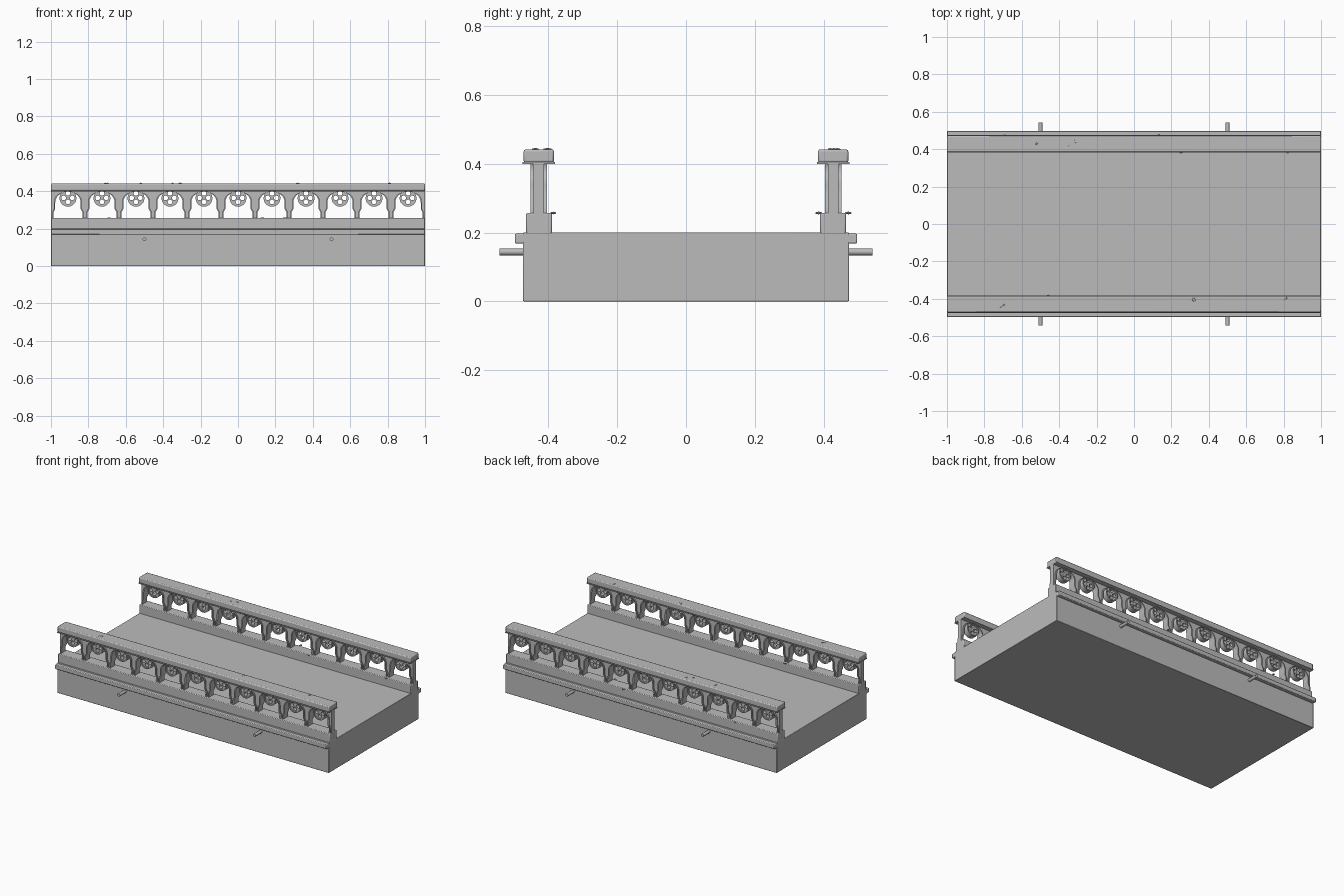
import bpy, math, random
from math import sin, cos, pi

if "Cube" in bpy.data.objects:
    bpy.data.objects.remove(bpy.data.objects["Cube"])

random.seed(4)
stone = bpy.data.materials.new("grey stone")
stone.diffuse_color = (0.5, 0.5, 0.5, 1)
stone.use_nodes = True
stone.node_tree.nodes["Principled BSDF"].inputs["Base Color"].default_value = stone.diffuse_color
BAYS = 11
PITCH = 2 / BAYS
Y_RAIL = 0.428


def finish(obj, name, angle=35):
    obj.name = name
    obj.data.materials.clear()
    obj.data.materials.append(stone)
    bpy.ops.object.select_all(action='DESELECT')
    obj.select_set(True)
    bpy.context.view_layer.objects.active = obj
    bpy.ops.object.shade_smooth_by_angle(angle=math.radians(angle))
    return obj


def box(name, y0, y1, z0, z1, bevel=0.0, length=2.0):
    bpy.ops.mesh.primitive_cube_add(size=1, location=(0, (y0 + y1) / 2, (z0 + z1) / 2))
    o = bpy.context.object
    o.scale = (length, y1 - y0, z1 - z0)
    bpy.ops.object.transform_apply(location=False, rotation=False, scale=True)
    if bevel:
        m = o.modifiers.new("soft edge", 'BEVEL')
        m.width, m.segments = bevel, 2
    return finish(o, name)


def cutout(name, loops, y, depth):
    """Flat x-z outline with holes, extruded along y."""
    cu = bpy.data.curves.new(name, 'CURVE')
    cu.dimensions, cu.fill_mode, cu.extrude = '2D', 'BOTH', depth / 2
    for pts in loops:
        s = cu.splines.new('POLY')
        s.points.add(len(pts) - 1)
        for p, (x, z) in zip(s.points, pts):
            p.co = (x, z, 0, 1)
        s.use_cyclic_u = True
    o = bpy.data.objects.new(name, cu)
    bpy.context.collection.objects.link(o)
    o.location.y = y
    o.rotation_euler.x = pi / 2
    bpy.ops.object.select_all(action='DESELECT')
    o.select_set(True)
    bpy.context.view_layer.objects.active = o
    bpy.ops.object.convert(target='MESH')
    return finish(bpy.context.object, name)


def circle(cx, cz, r, n=20):
    return [(cx + r * cos(2 * pi * i / n), cz + r * sin(2 * pi * i / n)) for i in range(n)]


def arch(cx, grow=0.0):
    """Opening that narrows slightly above its foot and ends in a round arch."""
    half = [(0.078, 0.25), (0.078, 0.285), (0.068, 0.305), (0.068, 0.34)]
    half += [(0.068 * cos(a), 0.34 + 0.058 * sin(a))
             for a in (pi / 2 * i / 8 for i in range(1, 9))]
    right = [(cx + x + grow, z) for x, z in half[:-1]]
    left = [(cx - x - grow, z) for x, z in reversed(half[:-1])]
    return right + [(cx, half[-1][1] + grow)] + left


def arch_panel_loop():
    """One continuous arcade outline: the feet stay open between the posts."""
    pts = [(-1, 0.405), (-1, 0.25)]
    for i in range(BAYS):
        pts += list(reversed(arch(-1 + PITCH * (i + 0.5))))
    return pts + [(1, 0.25), (1, 0.405)]


# bridge body
box("bridge_deck", -0.474, 0.474, 0, 0.2, 0.003)

centres = [-1 + PITCH * (i + 0.5) for i in range(BAYS)]
for side, tag in ((-1, "front"), (1, "back")):
    def strip(name, a, b, z0, z1, bevel=0.0):
        lo, hi = sorted((side * a, side * b))
        return box(tag + name, lo, hi, z0, z1, bevel)

    # ledge, plinth and handrail
    strip("_ledge", 0.46, 0.498, 0.168, 0.197, 0.004)
    strip("_plinth", 0.39, 0.465, 0.195, 0.257, 0.004)
    strip("_rail_lip", 0.381, 0.476, 0.4, 0.405)
    strip("_handrail", 0.384, 0.472, 0.403, 0.442, 0.006)

    # arcade of posts and arches
    cutout(tag + "_arcade", [arch_panel_loop()], side * Y_RAIL, 0.03)

    # raised moulding round each arch
    mouldings = []
    for cx in centres:
        outer, inner = arch(cx, 0.008), arch(cx)
        mouldings.append(outer + inner[::-1])
    cutout(tag + "_arch_moulding", mouldings, side * Y_RAIL, 0.048)

    # hanging pierced rosettes
    discs, rims = [], []
    for cx in centres:
        discs.append(circle(cx, 0.363, 0.042, 28))
        for a in (pi * 1.5, pi * 1.5 - 1.5, pi * 1.5 + 1.5, pi / 2):
            discs.append(circle(cx + 0.023 * cos(a), 0.366 + 0.023 * sin(a), 0.0125, 14))
        rims += [circle(cx, 0.363, 0.045, 28), circle(cx, 0.363, 0.038, 28)]
    cutout(tag + "_rosettes", discs, side * Y_RAIL, 0.022)
    cutout(tag + "_rosette_rims", rims, side * Y_RAIL, 0.036)

    # drain pipes
    for x in (-0.5, 0.5):
        bpy.ops.mesh.primitive_cylinder_add(vertices=16, radius=0.01, depth=0.09,
                                            location=(x, side * 0.497, 0.144),
                                            rotation=(pi / 2, 0, 0))
        finish(bpy.context.object, tag + "_drain_pipe")

# small stone chips on the handrails and plinths
chips = [(-0.52, 0.43, 0.442), (-0.35, 0.42, 0.442), (-0.31, 0.44, 0.442),
         (-0.71, -0.44, 0.442), (-0.7, -0.435, 0.442), (0.32, -0.405, 0.442),
         (0.81, -0.4, 0.442), (0.25, 0.386, 0.257), (0.82, 0.386, 0.257),
         (-0.46, -0.386, 0.257), (-0.69, 0.472, 0.257), (0.13, 0.472, 0.257)]
for x, y, z in chips:
    bpy.ops.mesh.primitive_ico_sphere_add(subdivisions=1, radius=0.01, location=(x, y, z))
    o = bpy.context.object
    o.scale = (random.uniform(0.8, 1.3), random.uniform(0.6, 1), 0.4)
    o.rotation_euler.z = random.uniform(0, pi)
    finish(o, "stone_chip", 10)
